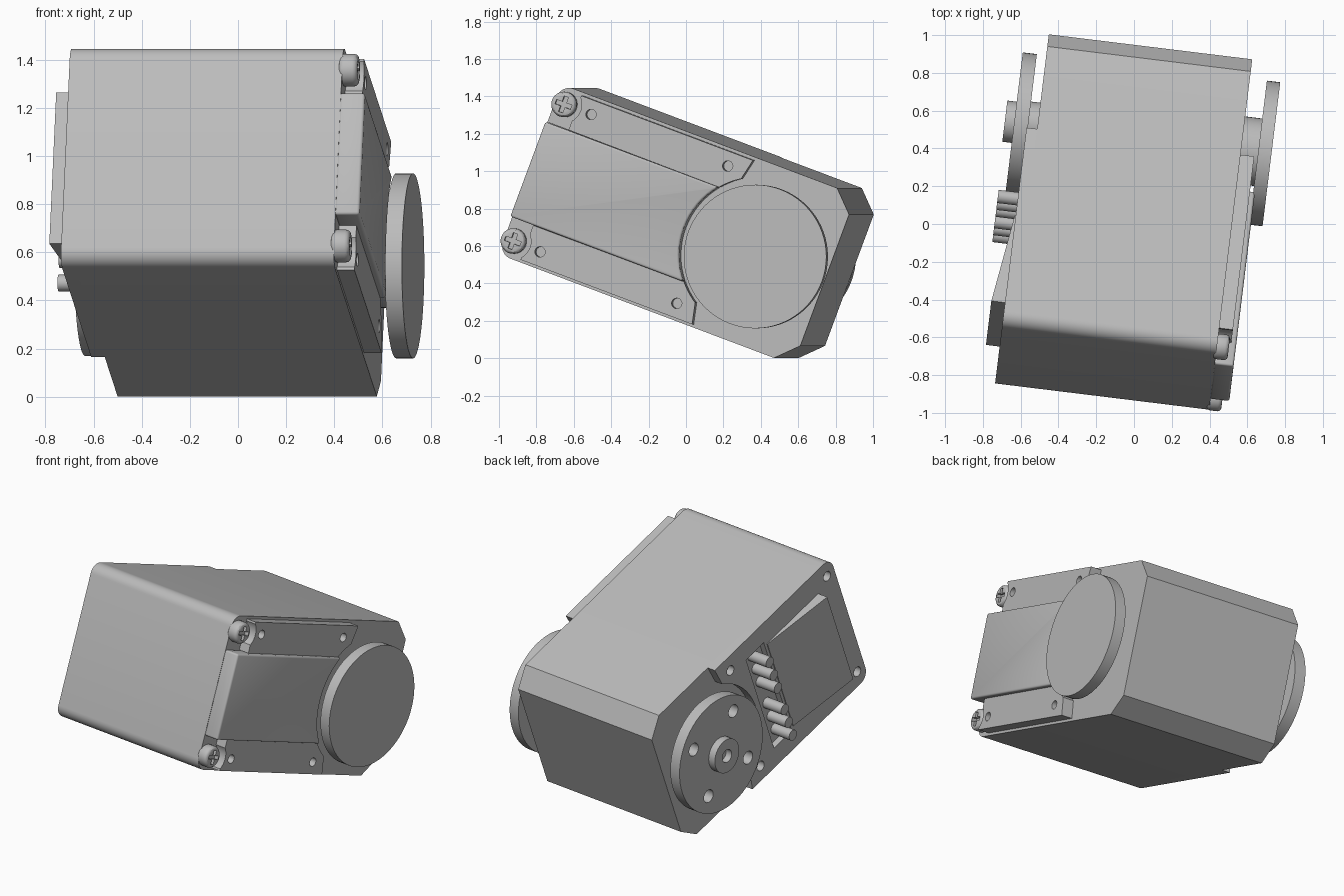
import bpy, bmesh
from math import sin, cos, pi, radians, asin
from mathutils import Matrix

if "Cube" in bpy.data.objects:
    bpy.data.objects.remove(bpy.data.objects["Cube"])

# Local frame: X = across the case, Y = along the case, Z = case height
POSE = (Matrix.Translation((0, 0, 0.72)) @ Matrix.Rotation(radians(-7), 4, 'Z')
        @ Matrix.Rotation(radians(-20.5), 4, 'X'))
AXIS = 0.488      # shaft position along the case
HALF = 0.485      # half case height
FRONT = -0.83
BACK = 0.865
GAP = 0.42        # radius of the clearance around the discs

grey = bpy.data.materials.new("case_grey")
grey.use_nodes = True
COLOUR = (0.5, 0.5, 0.5, 1)
grey.diffuse_color = COLOUR
grey.node_tree.nodes["Principled BSDF"].inputs["Base Color"].default_value = COLOUR


def prism(name, outline, x0, x1, x1_front=None):
    """Extrude a (y, z) outline across the case from x0 to x1."""
    bm = bmesh.new()
    face = bm.faces.new([bm.verts.new((x0, y, z)) for y, z in outline])
    ext = bmesh.ops.extrude_face_region(bm, geom=[face])
    for v in ext["geom"]:
        if isinstance(v, bmesh.types.BMVert):
            v.co.x = x1
    bmesh.ops.recalc_face_normals(bm, faces=bm.faces)
    mesh = bpy.data.meshes.new(name)
    bm.to_mesh(mesh)
    bm.free()
    mesh.materials.append(grey)
    ob = bpy.data.objects.new(name, mesh)
    bpy.context.collection.objects.link(ob)
    ob.matrix_world = POSE
    return ob


def arc(cy, cz, r, a0, a1, n):
    return [(cy + r * cos(a0 + (a1 - a0) * i / n), cz + r * sin(a0 + (a1 - a0) * i / n))
            for i in range(n + 1)]


def disc(name, cy, cz, r, x0, x1, n=32):
    return prism(name, arc(cy, cz, r, 0, 2 * pi, n)[:-1], x0, x1)


def box(name, y0, y1, z0, z1, x0, x1):
    return prism(name, [(y0, z0), (y1, z0), (y1, z1), (y0, z1)], x0, x1)


def apply_mods(ob):
    bpy.context.view_layer.update()
    deps = bpy.context.evaluated_depsgraph_get()
    mesh = bpy.data.meshes.new_from_object(ob.evaluated_get(deps))
    ob.modifiers.clear()
    ob.data = mesh


def cut(ob, cutters):
    for c in cutters:
        mod = ob.modifiers.new("cut", 'BOOLEAN')
        mod.operation, mod.solver, mod.object = 'DIFFERENCE', 'EXACT', c
        c.hide_render = True
    apply_mods(ob)
    for c in cutters:
        bpy.data.objects.remove(c)


def soften(ob, width):
    mod = ob.modifiers.new("soften", 'BEVEL')
    mod.width, mod.segments, mod.limit_method = width, 3, 'ANGLE'
    mod.angle_limit = radians(50)
    apply_mods(ob)


# Case: rounded front corners, chamfered back corners
R, C = 0.07, 0.11
front_top = arc(FRONT + R, HALF - R, R, pi / 2, pi, 8)
front_low = arc(FRONT + R, R - HALF, R, pi, 1.5 * pi, 8)
prism("case", front_top + front_low + [
    (BACK - C, -HALF), (BACK, C - HALF), (BACK, HALF - C), (BACK - C, HALF)], -0.57, 0.515)

# Left cover: clears the horn with an arc, holds the pin pocket and fixing holes
reach = asin(0.354 / GAP)
hollow = arc(AXIS, 0, GAP, pi + reach, pi - reach, 20)
cover = prism("left_cover", front_top + front_low + [(0.285, -HALF)] + hollow + [(0.285, HALF)],
              -0.627, -0.565)
cut(cover, [box("pocket", -0.14, 0.03, -0.36, 0.36, -0.7, -0.585)]
    + [disc("hole", y, s * 0.39, 0.032, -0.7, -0.58, 16) for y in (-0.76, 0.17) for s in (-1, 1)])

# Sloping label wedge on the left cover
wedge = box("left_wedge", -0.655, -0.16, -0.335, 0.335, -0.62, -0.70)
for v in wedge.data.vertices:
    if v.co.x < -0.65 and v.co.y > -0.5:
        v.co.x = -0.632

# Connector pins: two groups of three
for group in (0.205, -0.18):
    for step in (-1, 0, 1):
        disc("connector_pin", -0.055, group + step * 0.105, 0.035, -0.58, -0.733, 20)

# Right side: raised middle panel
mid = asin(0.27 / GAP)
panel = prism("right_panel", [(FRONT, 0.27), (FRONT, -0.27)]
              + arc(AXIS, 0, GAP, pi + mid, pi - mid, 16), 0.51, 0.615)
soften(panel, 0.012)

# Right side: mounting lugs with holes, notched around the screws
for s in (-1, 1):
    lug_arc = [(y, s * z) for y, z in arc(AXIS, 0, GAP, pi - mid, pi - reach, 6)]
    lug = prism("mounting_lug", [(-0.7, s * 0.272)] + lug_arc
                + [(0.287, s * 0.468), (-0.7, s * 0.468)], 0.51, 0.588)
    cut(lug, [disc("hole", y, s * 0.392, 0.028, 0.53, 0.7, 16) for y in (-0.616, 0.17)]
        + [disc("notch", -0.775, s * 0.39, 0.1, 0.5, 0.7)])
    screw = disc("screw", -0.775, s * 0.39, 0.068, 0.5, 0.578)
    soften(screw, 0.02)
    cut(screw, [box("slot", -0.819, -0.731, s * 0.39 - 0.012, s * 0.39 + 0.012, 0.55, 0.7),
                box("slot", -0.787, -0.763, s * 0.39 - 0.044, s * 0.39 + 0.044, 0.55, 0.7)])

# Right idler disc on its hub
disc("right_hub", AXIS, 0, 0.18, 0.51, 0.61, 48)
disc("right_disc", AXIS, -0.006, 0.384, 0.606, 0.677, 72)

# Left output horn with hub, bolt holes and bored boss
disc("left_hub", AXIS, 0, 0.12, -0.56, -0.63, 40)
horn = disc("left_horn", AXIS, -0.006, 0.375, -0.62, -0.695, 72)
cut(horn, [disc("hole", AXIS + a * 0.19, b * 0.19, 0.042, -0.6, -0.72, 24)
           for a in (-1, 1) for b in (-1, 1)])
boss = disc("horn_boss", AXIS, 0, 0.11, -0.69, -0.745, 40)
cut(boss, [disc("bore", AXIS, 0, 0.042, -0.7, -0.8, 24)])

# Smooth round surfaces, keep hard edges
bpy.ops.object.select_all(action='DESELECT')
for ob in bpy.context.scene.objects:
    if ob.type == 'MESH':
        ob.select_set(True)
        bpy.context.view_layer.objects.active = ob
bpy.ops.object.shade_smooth_by_angle(angle=radians(30))
